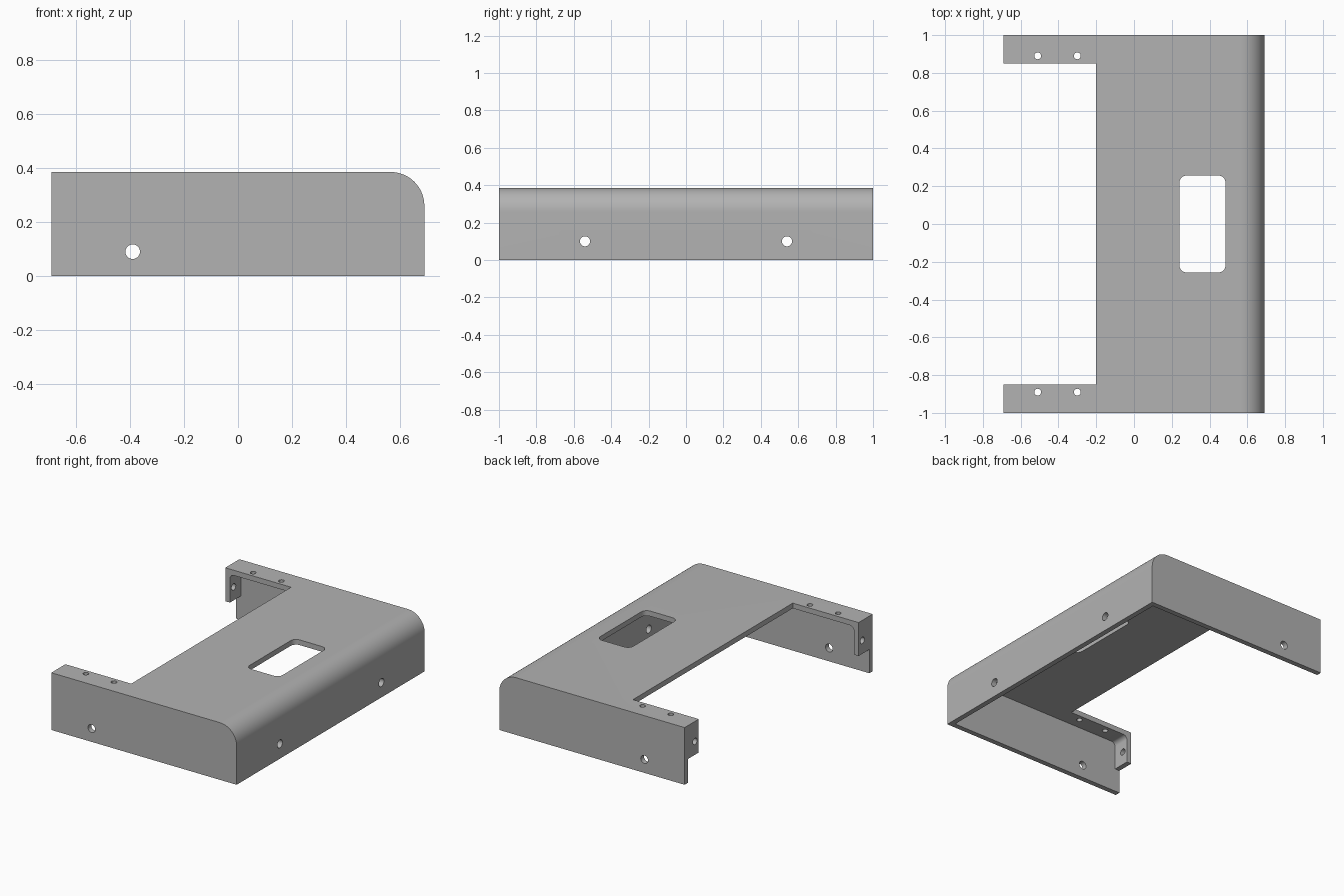
import bpy, bmesh
from math import sin, cos, radians
from mathutils import Vector

cube = bpy.data.objects.get("Cube")
if cube:
    bpy.data.objects.remove(cube, do_unlink=True)

# Overall sizes
HX, HY, H = 0.69, 1.0, 0.385
T = 0.035           # sheet thickness
R = 0.125           # outer bend radius
ARM = 0.15          # width of each arm
TAB_Z = 0.16        # lower edge of the end tabs

steel = bpy.data.materials.new("plain grey")
steel.use_nodes = True
grey = (0.448, 0.448, 0.448, 1)
steel.diffuse_color = grey
steel.node_tree.nodes["Principled BSDF"].inputs["Base Color"].default_value = grey


def arc(cx, cy, r, start, end, steps=16):
    angles = [radians(start + (end - start) * i / steps) for i in range(steps + 1)]
    return [(cx + r * cos(a), cy + r * sin(a)) for a in angles]


def prism(name, outline, axis, lo, hi):
    """Extrude a 2D outline along an axis: x uses (y,z), y uses (x,z), z uses (x,y)."""
    place = {"x": lambda p, d: (d, p[0], p[1]),
             "y": lambda p, d: (p[0], d, p[1]),
             "z": lambda p, d: (p[0], p[1], d)}[axis]
    bm = bmesh.new()
    face = bm.faces.new([bm.verts.new(place(p, lo)) for p in outline])
    out = bmesh.ops.extrude_face_region(bm, geom=[face])
    moved = [v for v in out["geom"] if isinstance(v, bmesh.types.BMVert)]
    bmesh.ops.translate(bm, verts=moved, vec=Vector(place((0, 0), hi - lo)))
    bmesh.ops.recalc_face_normals(bm, faces=bm.faces)
    mesh = bpy.data.meshes.new(name)
    bm.to_mesh(mesh)
    bm.free()
    mesh.materials.append(steel)
    obj = bpy.data.objects.new(name, mesh)
    bpy.context.collection.objects.link(obj)
    return obj


def cut(target, cutter):
    """Subtract the cutter from the target, then discard it."""
    cutter.hide_render = True
    mod = target.modifiers.new("cut", "BOOLEAN")
    mod.operation, mod.solver, mod.object = "DIFFERENCE", "EXACT", cutter
    bpy.context.view_layer.objects.active = target
    bpy.ops.object.modifier_apply(modifier=mod.name)
    bpy.data.objects.remove(cutter, do_unlink=True)


def drill(target, axis, u, v, r, lo, hi):
    cut(target, prism("drill", arc(u, v, r, 0, 345, 23), axis, lo, hi))


# Solid body with one rounded long edge
body = [(-HX, 0), (HX, 0)] + arc(HX - R, H - R, R, 0, 90) + [(-HX, H)]
cover = prism("bracket_cover", body, "y", -HY, HY)

# Hollow underside, leaving the walls, top sheet and end tabs
inner_r, tab_r = R - T, 0.03
hollow = ([(-1, -0.1), (HX - T, -0.1)]
          + arc(HX - R, H - R, inner_r, 0, 90)
          + arc(-HX + T + tab_r, H - T - tab_r, tab_r, 90, 180, 8)
          + [(-HX + T, TAB_Z), (-1, TAB_Z)])
cut(cover, prism("hollow", hollow, "y", -HY + T, HY - T))

# Wide notch between the arms
NY = HY - ARM
notch = [(-1, -NY), (-0.2, -NY), (-0.2, NY), (-1, NY)]
cut(cover, prism("notch", notch, "z", -0.2, 0.6))

# Rounded window in the top sheet
WX0, WX1, WY, WR = 0.24, 0.485, 0.257, 0.04
window = (arc(WX1 - WR, WY - WR, WR, 0, 90, 8) + arc(WX0 + WR, WY - WR, WR, 90, 180, 8)
          + arc(WX0 + WR, -WY + WR, WR, 180, 270, 8) + arc(WX1 - WR, -WY + WR, WR, 270, 360, 8))
cut(cover, prism("window", window, "z", 0.2, 0.6))

# Screw holes: side walls, long wall, arms and tabs
drill(cover, "y", -0.39, 0.09, 0.027, -1.2, 1.2)
for side in (-1, 1):
    drill(cover, "x", side * 0.54, 0.1, 0.027, 0.5, 0.9)
    drill(cover, "x", side * 0.89, 0.25, 0.022, -0.9, -0.6)
    for x in (-0.51, -0.3):
        drill(cover, "z", x, side * 0.89, 0.018, 0.3, 0.6)

# Smooth bends, sharp edges
bpy.ops.object.select_all(action="DESELECT")
cover.select_set(True)
bpy.context.view_layer.objects.active = cover
bpy.ops.object.shade_smooth_by_angle(angle=radians(30))
